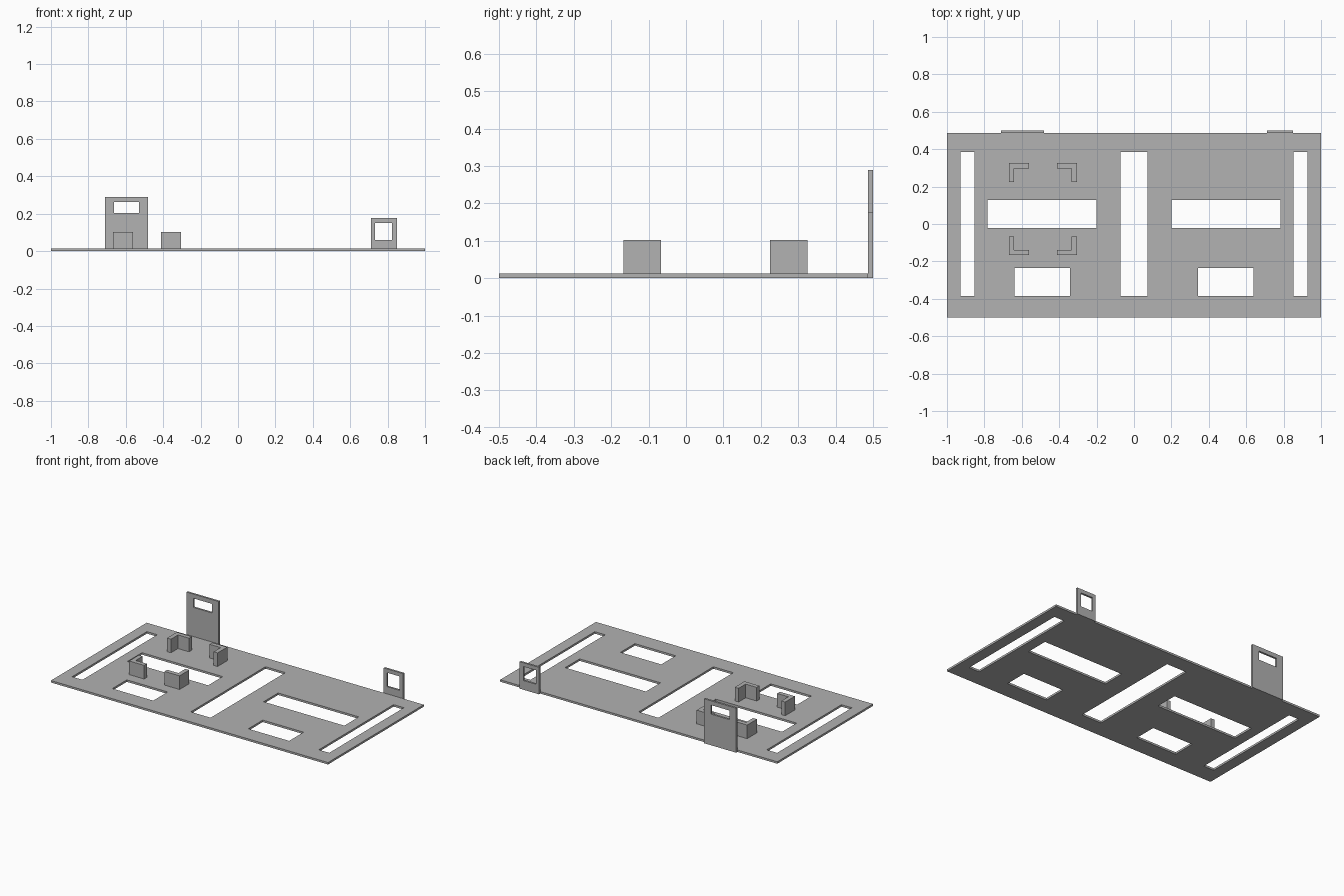
import bpy
import bmesh
from mathutils import Matrix, Vector

cube = bpy.data.objects.get("Cube")
if cube:
    bpy.data.objects.remove(cube, do_unlink=True)

GREY = (0.445, 0.445, 0.445, 1)
grey = bpy.data.materials.new("plain grey")
grey.use_nodes = True
grey.diffuse_color = GREY
grey.node_tree.nodes["Principled BSDF"].inputs["Base Color"].default_value = GREY


def finish(bm, name, matrix=Matrix()):
    """Turn a bmesh into a named grey object."""
    bm.transform(matrix)
    bmesh.ops.recalc_face_normals(bm, faces=bm.faces)
    mesh = bpy.data.meshes.new(name)
    bm.to_mesh(mesh)
    bm.free()
    mesh.materials.append(grey)
    obj = bpy.data.objects.new(name, mesh)
    bpy.context.collection.objects.link(obj)
    return obj


def extrude(bm, depth):
    """Give a flat sheet thickness along +z."""
    ext = bmesh.ops.extrude_face_region(bm, geom=bm.faces[:], use_keep_orig=True)
    verts = [g for g in ext["geom"] if isinstance(g, bmesh.types.BMVert)]
    bmesh.ops.translate(bm, verts=verts, vec=(0, 0, depth))


def pierced_sheet(name, outline, holes, depth, matrix=Matrix()):
    """Rectangular sheet with rectangular openings; rects are x0, x1, y0, y1."""
    rects = [outline] + holes
    xs = sorted({v for r in rects for v in r[:2]})
    ys = sorted({v for r in rects for v in r[2:]})
    bm = bmesh.new()
    grid = [[bm.verts.new((x, y, 0)) for y in ys] for x in xs]
    for i in range(len(xs) - 1):
        for j in range(len(ys) - 1):
            cx, cy = (xs[i] + xs[i + 1]) / 2, (ys[j] + ys[j + 1]) / 2
            if not any(a < cx < b and c < cy < d for a, b, c, d in holes):
                bm.faces.new((grid[i][j], grid[i + 1][j],
                              grid[i + 1][j + 1], grid[i][j + 1]))
    loose = [v for v in bm.verts if not v.link_faces]
    bmesh.ops.delete(bm, geom=loose, context="VERTS")
    extrude(bm, depth)
    return finish(bm, name, matrix)


# Base panel: centre slot plus openings mirrored left and right
THICK = 0.013
half = [(0.853, 0.928, -0.385, 0.386),
        (0.2, 0.783, -0.022, 0.128),
        (0.343, 0.638, -0.384, -0.235)]
openings = [(-0.072, 0.072, -0.385, 0.386)] + half
openings += [(-b, -a, c, d) for a, b, c, d in half]
pierced_sheet("base_panel", (-1, 1, -0.5, 0.487), openings, THICK)

# Upright tabs on the back edge, each with a window
upright = Matrix.Translation((0, 0.5, 0)) @ Matrix.Rotation(1.5707963, 4, "X")
pierced_sheet("right_back_tab", (-0.712, -0.481, 0, 0.29),
              [(-0.663, -0.53, 0.203, 0.262)], THICK, upright)
pierced_sheet("left_back_tab", (0.711, 0.85, 0, 0.176),
              [(0.733, 0.823, 0.06, 0.151)], THICK, upright)

# Four L-shaped corner brackets, turned toward the middle of their rectangle
CENTRE = Vector((-0.487, 0.079))
HALF_X, HALF_Y = 0.182, 0.246
ARM_X, ARM_Y, WALL = 0.108, 0.1, 0.028
profile = [(0, 0), (ARM_X, 0), (ARM_X, WALL), (WALL, WALL), (WALL, ARM_Y), (0, ARM_Y)]
for sx, side in ((-1, "right"), (1, "left")):
    for sy, end in ((-1, "front"), (1, "back")):
        bm = bmesh.new()
        bm.faces.new([bm.verts.new((CENTRE.x + sx * (HALF_X - x),
                                    CENTRE.y + sy * (HALF_Y - y), THICK))
                      for x, y in profile])
        extrude(bm, 0.102 - THICK)
        finish(bm, f"{end}_{side}_bracket")
